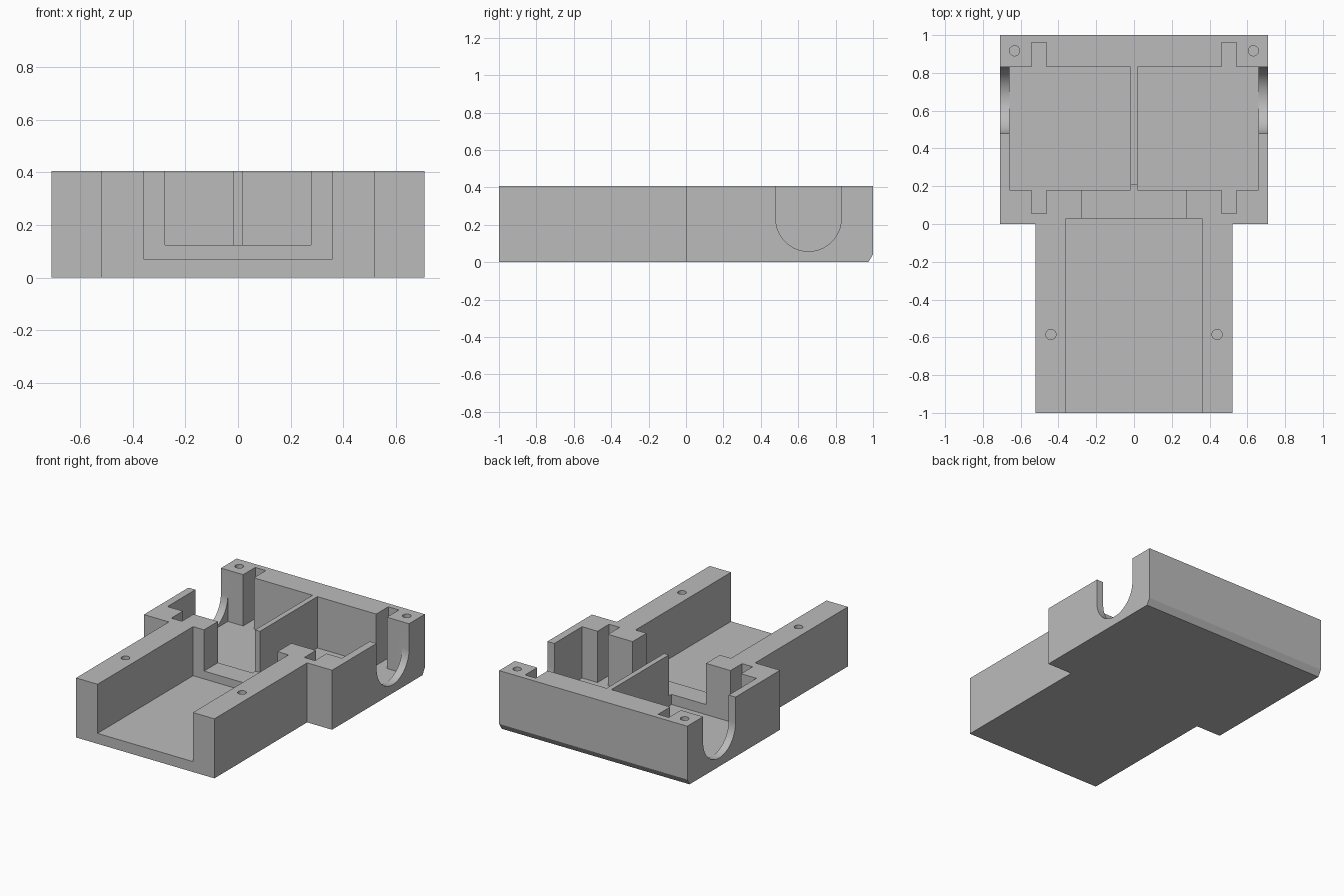
import bpy, bmesh
from math import cos, sin, pi
from mathutils import Vector

if "Cube" in bpy.data.objects:
    bpy.data.objects.remove(bpy.data.objects["Cube"], do_unlink=True)

grey = bpy.data.materials.new("plain_grey")
grey.use_nodes = True
colour = (0.5, 0.5, 0.5, 1)
grey.diffuse_color = colour
grey.node_tree.nodes["Principled BSDF"].inputs["Base Color"].default_value = colour

HEIGHT, ABOVE, FLOOR = 0.406, 0.5, 0.056


def prism(name, outline, low, high, along_x=False):
    """Extrude an outline: (x, y) along z, or (y, z) along x."""
    bm = bmesh.new()
    place = (lambda a, b: (low, a, b)) if along_x else (lambda a, b: (a, b, low))
    face = bm.faces.new([bm.verts.new(place(a, b)) for a, b in outline])
    push = Vector((high - low, 0, 0) if along_x else (0, 0, high - low))
    grown = bmesh.ops.extrude_face_region(bm, geom=[face])["geom"]
    bmesh.ops.translate(bm, vec=push, verts=[v for v in grown if isinstance(v, bmesh.types.BMVert)])
    bmesh.ops.recalc_face_normals(bm, faces=bm.faces)
    mesh = bpy.data.meshes.new(name)
    bm.to_mesh(mesh)
    bm.free()
    mesh.materials.append(grey)
    ob = bpy.data.objects.new(name, mesh)
    bpy.context.collection.objects.link(ob)
    return ob


def rect(x0, x1, y0, y1):
    return [(x0, y0), (x1, y0), (x1, y1), (x0, y1)]


def arc(cx, cy, r, start, end, steps):
    angles = [start + (end - start) * i / steps for i in range(steps + 1)]
    return [(cx + r * cos(a), cy + r * sin(a)) for a in angles]


# T-shaped solid body
half = [(0.522, -1), (0.522, 0), (0.71, 0), (0.71, 1)]
body = prism("housing_body", half + [(-x, y) for x, y in reversed(half)], 0, HEIGHT)

# Front channel, stepped opening and rear bottom chamfer
cutters = [
    prism("channel_cutter", rect(-0.36, 0.36, -1.1, 0.03), 0.071, ABOVE),
    prism("opening_cutter", rect(-0.277, 0.277, -0.1, 0.21), 0.125, ABOVE),
    prism("chamfer_cutter", [(0.975, 0), (1, 0.042), (1.1, 0.042), (1.1, -0.1), (0.975, -0.1)],
          -0.8, 0.8, True),
]

# Mirrored pockets with slots, side notches and screw holes
pocket = [(0.018, 0.18), (0.462, 0.18), (0.462, 0.055), (0.542, 0.055), (0.542, 0.18), (0.658, 0.18),
          (0.658, 0.83), (0.542, 0.83), (0.542, 0.96), (0.462, 0.96), (0.462, 0.83), (0.018, 0.83)]
notch = [(0.83, ABOVE)] + arc(0.655, 0.233, 0.175, 0, -pi, 32) + [(0.48, ABOVE)]
for side, s in (("left", 1), ("right", -1)):
    cutters.append(prism(side + "_pocket_cutter", [(s * x, y) for x, y in pocket], FLOOR, ABOVE))
    ends = sorted((s * 0.6, s * 0.8))
    cutters.append(prism(side + "_notch_cutter", notch, *ends, True))
    for x, y in ((0.632, 0.917), (0.44, -0.585)):
        hole = arc(s * x, y, 0.027, 0, 2 * pi, 24)[:-1]
        cutters.append(prism(side + "_hole_cutter", hole, 0.2, ABOVE))

# Carve the body, then discard the cutters
for cutter in cutters:
    cutter.hide_render = True
    mod = body.modifiers.new(cutter.name, "BOOLEAN")
    mod.operation, mod.solver, mod.object = "DIFFERENCE", "EXACT", cutter
bpy.context.view_layer.update()
carved = bpy.data.meshes.new_from_object(body.evaluated_get(bpy.context.evaluated_depsgraph_get()))
body.modifiers.clear()
body.data = carved
for cutter in cutters:
    bpy.data.objects.remove(cutter, do_unlink=True)

# Smooth only the curved walls
bpy.ops.object.select_all(action="DESELECT")
body.select_set(True)
bpy.context.view_layer.objects.active = body
bpy.ops.object.shade_smooth_by_angle(angle=pi / 7)
